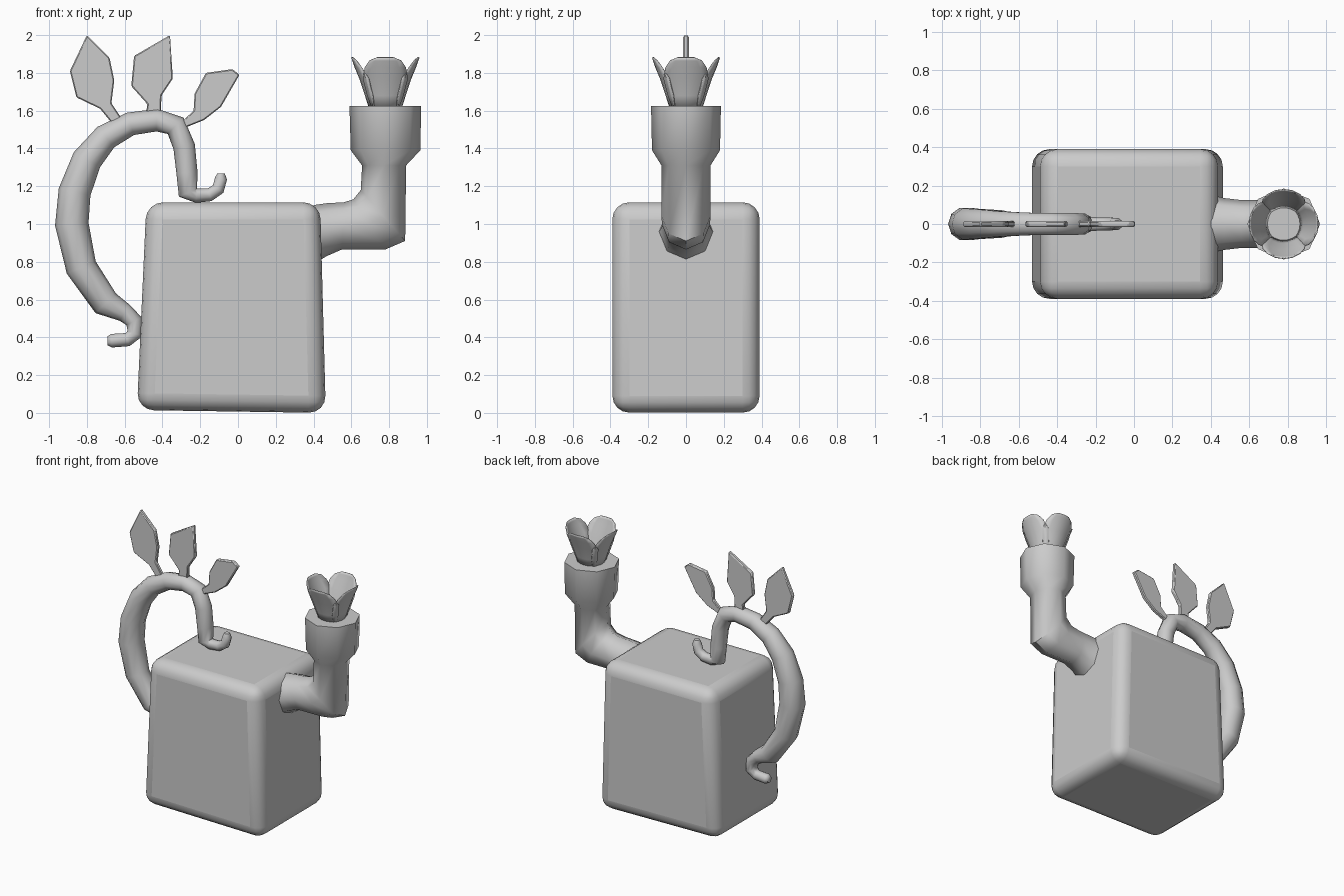
import bpy, bmesh, math
from mathutils import Vector

if "Cube" in bpy.data.objects:
    bpy.data.objects.remove(bpy.data.objects["Cube"], do_unlink=True)

# One plain clay colour
clay = bpy.data.materials.new("clay_grey")
clay.use_nodes = True
clay.diffuse_color = (0.6, 0.6, 0.6, 1)
clay.node_tree.nodes["Principled BSDF"].inputs["Base Color"].default_value = (0.6, 0.6, 0.6, 1)


def finish(name, bm, angle=50, bevel=0, segments=1):
    bmesh.ops.recalc_face_normals(bm, faces=bm.faces)
    mesh = bpy.data.meshes.new(name)
    bm.to_mesh(mesh)
    bm.free()
    mesh.materials.append(clay)
    obj = bpy.data.objects.new(name, mesh)
    bpy.context.collection.objects.link(obj)
    if bevel:
        mod = obj.modifiers.new("rounding", "BEVEL")
        mod.width, mod.segments = bevel, segments
    bpy.ops.object.select_all(action="DESELECT")
    obj.select_set(True)
    bpy.context.view_layer.objects.active = obj
    bpy.ops.object.shade_smooth_by_angle(angle=math.radians(angle))
    return obj


def plate(name, outline, half, **opts):
    """Extrude an x-z outline to both sides of y = 0."""
    bm = bmesh.new()
    face = bm.faces.new([bm.verts.new((x, -half, z)) for x, z in outline])
    out = bmesh.ops.extrude_face_region(bm, geom=[face])["geom"]
    for v in out:
        if isinstance(v, bmesh.types.BMVert):
            v.co.y = half
    return finish(name, bm, **opts)


def loft(name, rings, sides, angle=50):
    """Skin rings given as (centre, in-plane half axis, half width in y)."""
    bm = bmesh.new()
    loops = []
    for centre, axis, width in rings:
        loop = []
        for i in range(sides):
            t = math.tau * i / sides
            loop.append(bm.verts.new(centre + axis * math.cos(t) + Vector((0, width * math.sin(t), 0))))
        loops.append(loop)
    for a, b in zip(loops, loops[1:]):
        for i in range(sides):
            j = (i + 1) % sides
            bm.faces.new((a[i], a[j], b[j], b[i]))
    bm.faces.new(loops[0])
    bm.faces.new(loops[-1])
    return finish(name, bm, angle)


# Slightly tapered rounded body
plate("body", [(-.535, .015), (.465, 0), (.435, 1.115), (-.485, 1.115)], .39,
      bevel=.09, segments=4)

# Spout: lower/outer edge, upper/inner edge, half width
spout = [
    ((.42, .80), (.40, 1.10), .15),
    ((.47, .83), (.47, 1.11), .135),
    ((.55, .865), (.56, 1.115), .125),
    ((.78, .865), (.61, 1.13), .127),
    ((.885, .91), (.65, 1.18), .13),
    ((.89, 1.31), (.657, 1.31), .13),
    ((.965, 1.39), (.597, 1.39), .18),
    ((.97, 1.625), (.59, 1.625), .185),
]
rings = []
for (ax, az), (bx, bz), w in spout:
    a, b = Vector((ax, 0, az)), Vector((bx, 0, bz))
    rings.append(((a + b) / 2, (a - b) / 2, w))
loft("spout", rings, 8)

# Branch handle with curled ends: x, z, radius
path = [
    (-.69, .382, .024), (-.67, .382, .036), (-.585, .388, .036), (-.545, .42, .042),
    (-.55, .485, .045), (-.60, .53, .05), (-.70, .58, .075), (-.83, .77, .083),
    (-.88, 1.0, .089), (-.865, 1.17, .086), (-.80, 1.34, .08), (-.70, 1.46, .07),
    (-.57, 1.53, .062), (-.43, 1.55, .06), (-.33, 1.52, .06), (-.285, 1.41, .058),
    (-.27, 1.27, .056), (-.265, 1.165, .052), (-.22, 1.15, .038), (-.15, 1.155, .035),
    (-.105, 1.185, .034), (-.09, 1.24, .032), (-.09, 1.268, .02),
]
points = [Vector((x, 0, z)) for x, z, r in path]
rings = []
for i, p in enumerate(points):
    along = (points[min(i + 1, len(points) - 1)] - points[max(i - 1, 0)]).normalized()
    rings.append((p, Vector((along.z, 0, -along.x)) * path[i][2], path[i][2]))
loft("branch_handle", rings, 10, 60)

# Flat leaves growing from the top of the branch
leaves = {
    "outer": [(-.64, 1.50), (-.73, 1.61), (-.855, 1.67), (-.89, 1.81), (-.80, 2.0),
              (-.68, 1.88), (-.655, 1.76), (-.67, 1.64), (-.59, 1.52)],
    "middle": [(-.49, 1.56), (-.48, 1.635), (-.565, 1.73), (-.55, 1.89), (-.36, 2.0),
               (-.345, 1.77), (-.405, 1.68), (-.41, 1.56)],
    "inner": [(-.32, 1.52), (-.235, 1.60), (-.23, 1.69), (-.17, 1.80), (-.03, 1.82),
              (.008, 1.79), (-.09, 1.62), (-.18, 1.55), (-.28, 1.51)],
}
for name, outline in leaves.items():
    plate(name + "_leaf", outline, .015, angle=30, bevel=.006)

# Four curved flower petals: radius, z, half width of each row
rows = [(.08, 1.60, .065), (.105, 1.68, .095), (.135, 1.77, .118),
        (.16, 1.83, .108), (.172, 1.865, .085), (.178, 1.882, .045)]
columns = 6
for k, side in enumerate(("left", "back", "right", "front")):
    turn = math.tau * k / 4
    out = Vector((math.cos(turn), math.sin(turn), 0))
    across = Vector((-out.y, out.x, 0))
    bm = bmesh.new()
    grid = []
    for radius, z, half in rows:
        line = []
        for c in range(columns + 1):
            s = half * (2 * c / columns - 1)
            bow = radius - .45 * s * s / radius
            line.append(bm.verts.new(Vector((.78, 0, z)) + out * bow + across * s))
        grid.append(line)
    for a, b in zip(grid, grid[1:]):
        for c in range(columns):
            bm.faces.new((a[c], a[c + 1], b[c + 1], b[c]))
    petal = finish(side + "_petal", bm)
    thick = petal.modifiers.new("thickness", "SOLIDIFY")
    thick.thickness = .006
    thick.offset = 0
